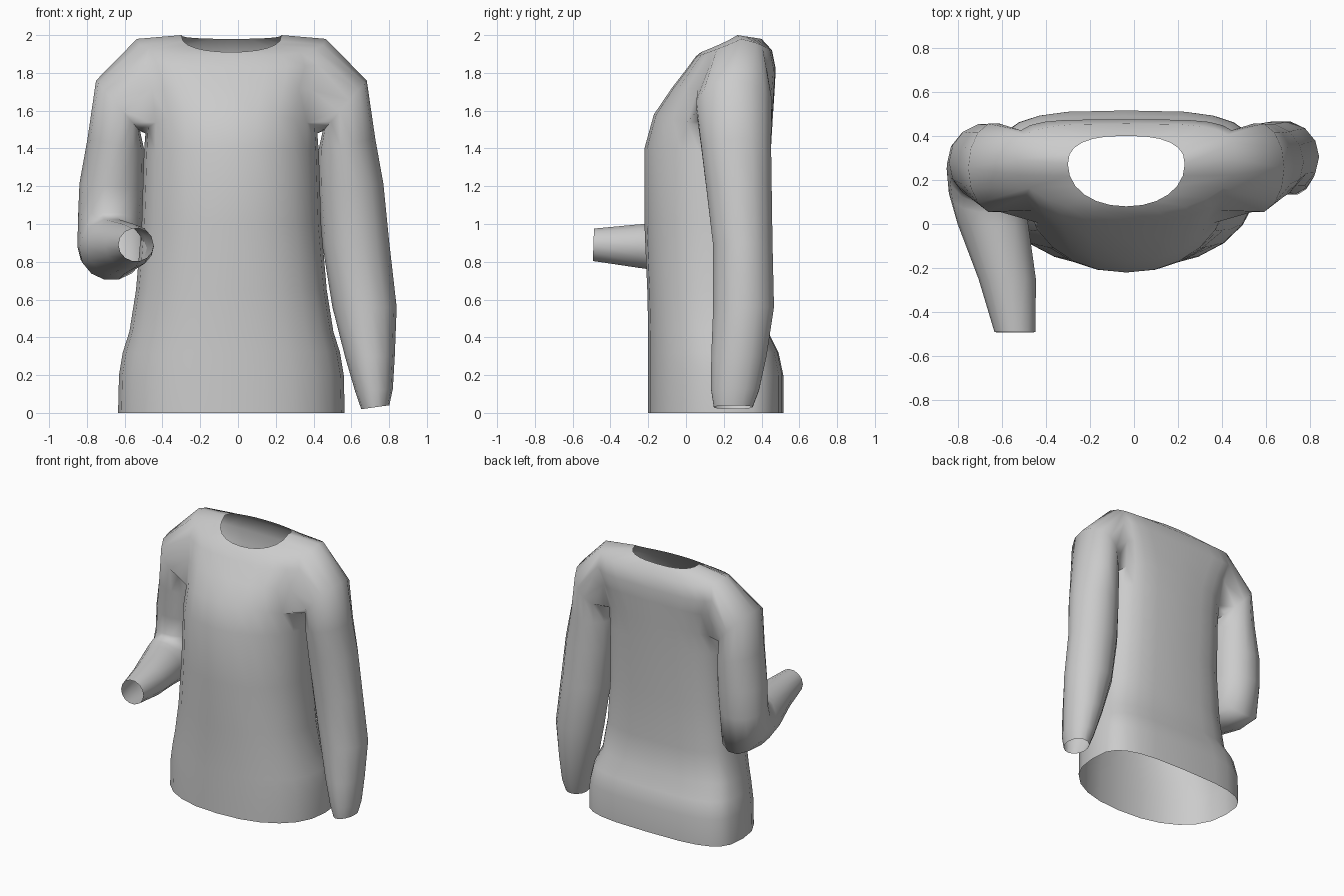
import bpy, bmesh
from math import sin, cos, pi, radians
from mathutils import Vector

if "Cube" in bpy.data.objects:
    bpy.data.objects.remove(bpy.data.objects["Cube"])

MID = -0.035      # centre line of the garment
SIDES = 24        # points around the body
AROUND = 14       # points around a sleeve

# Body rings: half width, front y, back y, z at front, side and back,
# then roundness of front and back (1 is an ellipse, less is squarer)
BODY = [
    (.60, -.20, .515, 0, 0, 0, .88, .6),
    (.595, -.20, .515, .20, .20, .20, .88, .6),
    (.575, -.20, .49, .32, .32, .32, .9, .6),
    (.54, -.20, .435, .43, .43, .43, .9, .65),
    (.505, -.205, .425, .65, .65, .65, .92, .68),
    (.475, -.22, .43, 1.0, 1.0, 1.0, .95, .68),
    (.463, -.22, .45, 1.4, 1.38, 1.4, .95, .65),
    (.455, -.17, .46, 1.58, 1.48, 1.57, .9, .62),
    (.47, -.075, .47, 1.72, 1.70, 1.72, .78, .5),
    (.51, .01, .475, 1.83, 1.86, 1.82, .78, .45),
    (.50, .05, .455, 1.885, 1.98, 1.92, .9, .55),
    (.265, .08, .40, 1.91, 2.0, 1.98, .95, .8),
]
ARM_ROW = 7       # first ring of the armhole, which is three rows tall

# Sleeve rings: x from centre line, y, z, side radius, front radius, tilt, pitch
UPPER_ARM = [
    (.60, .255, 1.625, .178, .205, 49, 0),
    (.611, .265, 1.42, .154, .19, 12, 0),
    (.633, .28, 1.2, .172, .178, 5, 0),
]
STRAIGHT_ARM = UPPER_ARM + [
    (.658, .30, .90, .178, .162, 0, 0),
    (.705, .305, .56, .17, .165, 0, 0),
    (.733, .28, .30, .132, .15, 0, 0),
    (.755, .26, .12, .10, .13, 4, 0),
    (.762, .25, .03, .075, .105, 8, 0),
]
BENT_ARM = UPPER_ARM + [
    (.642, .28, 1.03, .17, .17, 0, 10),
    (.64, .25, .88, .175, .225, 0, 45),
    (.635, .14, .865, .17, .185, 0, 62),
    (.605, 0, .875, .16, .145, 0, 90),
    (.54, -.25, .883, .13, .118, 0, 90),
    (.505, -.49, .89, .093, .088, 0, 92),
]


def body_ring(bm, half, front, back, zf, zs, zb, round_front, round_back):
    """Ring with a rounded front and a flatter back."""
    yc = front + .6 * (back - front)
    ring = []
    for k in range(SIDES):
        c, s = cos(2 * pi * k / SIDES), sin(2 * pi * k / SIDES)
        w = abs(s)
        y_end, z_end, power = ((front, zf, round_front) if s >= 0
                               else (back, zb, round_back))
        x = half * (1 if c > 0 else -1) * abs(c) ** power
        y = yc + (y_end - yc) * w ** power
        z = zs + (z_end - zs) * w ** .8
        ring.append(bm.verts.new((MID + x, y, z)))
    return ring


def sleeve_ring(bm, side, x, y, z, ra, rb, tilt, pitch):
    """Tilted ellipse starting at the inner side and going to the front."""
    centre = Vector((MID + side * x, y, z))
    out = Vector((side * cos(radians(tilt)), 0, sin(radians(tilt)))) * ra
    fore = Vector((0, -cos(radians(pitch)), sin(radians(pitch)))) * rb
    return [bm.verts.new(centre - out * cos(t) + fore * sin(t))
            for t in (2 * pi * i / AROUND for i in range(AROUND))]


def join(bm, low, high, skip=()):
    n = len(low)
    for i in range(n):
        if i not in skip:
            j = (i + 1) % n
            bm.faces.new((low[i], low[j], high[j], high[i]))


bm = bmesh.new()

# Body, open at hem and neck, with a gap for each armhole
rings = [body_ring(bm, *row) for row in BODY]
half_turn = SIDES // 2
gap = [k % SIDES for k in range(-2, 2)]
gap += [k + half_turn for k in range(-2, 2)]
for r in range(len(rings) - 1):
    join(bm, rings[r], rings[r + 1],
         gap if ARM_ROW <= r < ARM_ROW + 3 else ())

# Sleeves grow out of the armhole edges
path = [(0, 0), (0, 1), (0, 2), (1, 2), (2, 2), (3, 2), (3, 1), (3, 0),
        (3, -1), (3, -2), (2, -2), (1, -2), (0, -2), (0, -1)]
for side, arm in ((1, STRAIGHT_ARM), (-1, BENT_ARM)):
    loop = [rings[ARM_ROW + r][(k if side > 0 else half_turn - k) % SIDES]
            for r, k in path]
    for row in arm:
        nxt = sleeve_ring(bm, side, *row)
        join(bm, loop, nxt)
        loop = nxt

bmesh.ops.recalc_face_normals(bm, faces=bm.faces[:])
mesh = bpy.data.meshes.new("sweater")
bm.to_mesh(mesh)
bm.free()
sweater = bpy.data.objects.new("sweater", mesh)
bpy.context.collection.objects.link(sweater)

# Plain grey cloth
cloth = bpy.data.materials.new("grey_cloth")
cloth.use_nodes = True
grey = (.6, .6, .6, 1)
cloth.diffuse_color = grey
cloth.node_tree.nodes["Principled BSDF"].inputs["Base Color"].default_value = grey
mesh.materials.append(cloth)

bpy.ops.object.select_all(action="DESELECT")
sweater.select_set(True)
bpy.context.view_layer.objects.active = sweater
bpy.ops.object.shade_smooth_by_angle(angle=radians(80))
